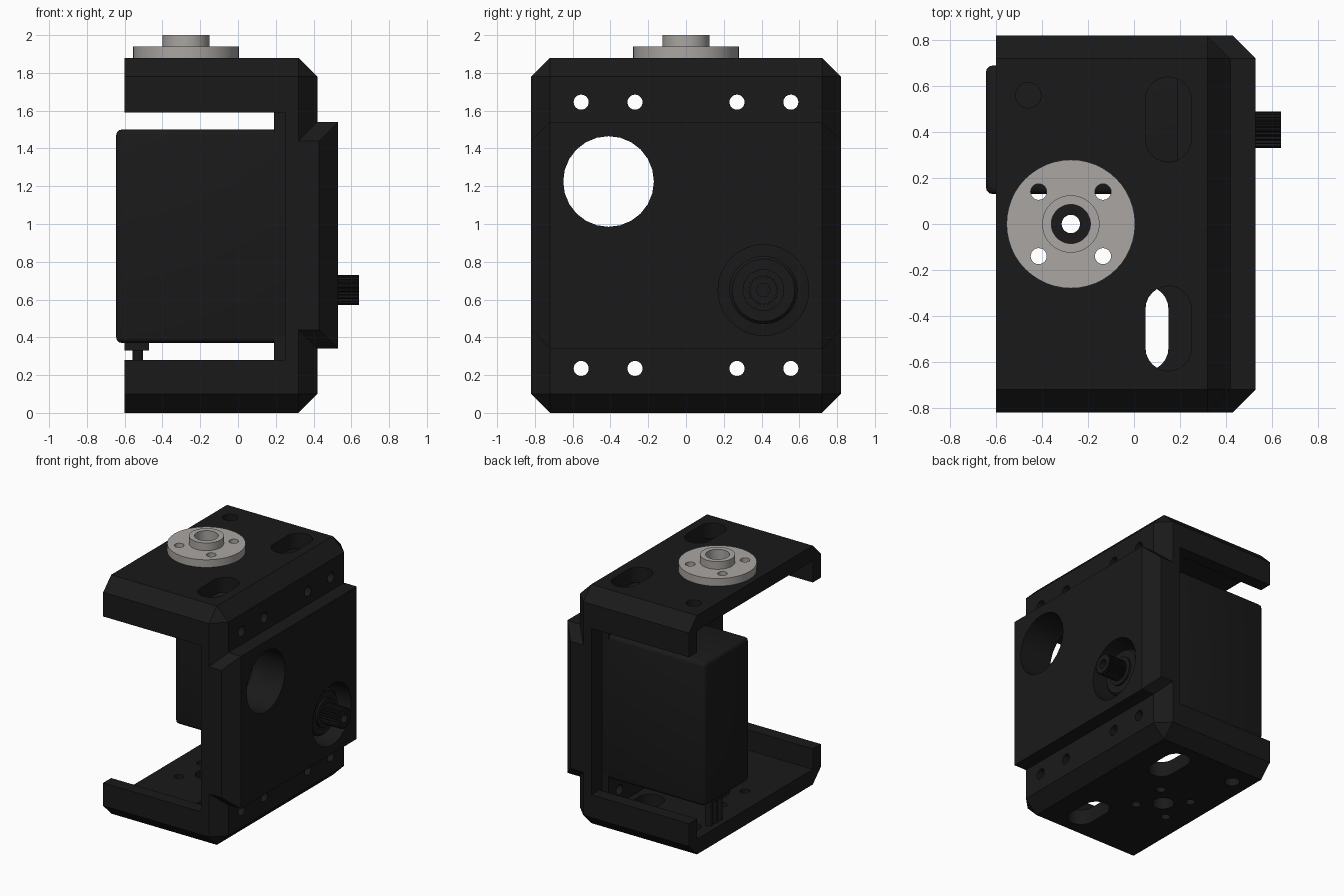
import bpy, bmesh, math
from mathutils import Matrix, Vector

if "Cube" in bpy.data.objects:
    bpy.data.objects.remove(bpy.data.objects["Cube"])


def material(name, rgb):
    m = bpy.data.materials.new(name)
    m.diffuse_color = (*rgb, 1)
    m.use_nodes = True
    m.node_tree.nodes["Principled BSDF"].inputs["Base Color"].default_value = m.diffuse_color
    return m


BLACK = material("black_plastic", (0.01, 0.01, 0.01))
METAL = material("light_metal", (0.40, 0.38, 0.36))


def finish(name, bm, mat=BLACK):
    bmesh.ops.recalc_face_normals(bm, faces=bm.faces)
    me = bpy.data.meshes.new(name)
    bm.to_mesh(me)
    bm.free()
    me.materials.append(mat)
    ob = bpy.data.objects.new(name, me)
    bpy.context.collection.objects.link(ob)
    return ob


def box(name, x, y, z, bevel=0, segments=1, pick=None):
    bm = bmesh.new()
    bmesh.ops.create_cube(bm, size=1)
    for v in bm.verts:
        v.co = Vector([(r[0] + r[1]) / 2 + c * (r[1] - r[0]) for r, c in zip((x, y, z), v.co)])
    if bevel:
        edges = [e for e in bm.edges if pick is None or pick(e)]
        bmesh.ops.bevel(bm, geom=edges, offset=bevel, segments=segments, profile=0.5, affect='EDGES')
    return finish(name, bm)


def prism(name, outline, lo, hi, axis='Z', centre=(0, 0, 0), mat=BLACK):
    """Extrude a 2D outline from lo to hi along an axis."""
    bm = bmesh.new()
    f = bm.faces.new([bm.verts.new((a, b, lo)) for a, b in outline])
    r = bmesh.ops.extrude_face_region(bm, geom=[f])
    for v in r['geom']:
        if isinstance(v, bmesh.types.BMVert):
            v.co.z = hi
    if axis == 'X':
        bm.transform(Matrix(((0, 0, 1, 0), (1, 0, 0, 0), (0, 1, 0, 0), (0, 0, 0, 1))))
    bm.transform(Matrix.Translation(centre))
    return finish(name, bm, mat)


def circle(r, n=32):
    return [(r * math.cos(2 * math.pi * i / n), r * math.sin(2 * math.pi * i / n)) for i in range(n)]


def slot(r, half):
    pts = []
    for i in range(26):
        a = math.pi * (i % 13) / 12 + (math.pi if i > 12 else 0)
        pts.append((r * math.cos(a), r * math.sin(a) + (half if i < 13 else -half)))
    return pts


def lathe(name, profile, centre, axis='Z', mat=BLACK, n=48):
    """Spin a closed (radius, height) ring profile."""
    bm = bmesh.new()
    rings = [[bm.verts.new((a, b, h)) for a, b in circle(r, n)] for r, h in profile]
    for k, ring in enumerate(rings):
        nxt = rings[(k + 1) % len(rings)]
        for i in range(n):
            j = (i + 1) % n
            bm.faces.new((ring[i], ring[j], nxt[j], nxt[i]))
    if axis == 'X':
        bm.transform(Matrix(((0, 0, 1, 0), (1, 0, 0, 0), (0, 1, 0, 0), (0, 0, 0, 1))))
    bm.transform(Matrix.Translation(centre))
    return finish(name, bm, mat)


def combine(ob, tools, op='DIFFERENCE'):
    for t in tools:
        t.hide_render = True
        m = ob.modifiers.new(op.lower(), 'BOOLEAN')
        m.operation, m.solver, m.object = op, 'EXACT', t
    bpy.context.view_layer.update()
    dg = bpy.context.evaluated_depsgraph_get()
    ob.data = bpy.data.meshes.new_from_object(ob.evaluated_get(dg))
    ob.modifiers.clear()
    for t in tools:
        bpy.data.objects.remove(t)


def smooth(ob):
    bpy.ops.object.select_all(action='DESELECT')
    ob.select_set(True)
    bpy.context.view_layer.objects.active = ob
    bpy.ops.object.shade_smooth_by_angle(angle=math.radians(30))


# bracket shell: chamfered everywhere except the open -x end
bracket = box("bracket", (-.6, .42), (-.82, .82), (0, 1.88), .1,
              pick=lambda e: not all(v.co.x < -.5 for v in e.verts))

# thick raised plate on the +x wall
bm = bmesh.new()
for x0, x1, y, zs in ((.32, .43, .82, (.44, 1.44)), (.32, .53, .72, (.34, 1.54))):
    for x in (x0, x1):
        for s in (-y, y):
            for z in zs:
                bm.verts.new((x, s, z))
bmesh.ops.convex_hull(bm, input=bm.verts)
bmesh.ops.dissolve_limit(bm, angle_limit=.01, verts=bm.verts, edges=bm.edges)
combine(bracket, [finish("raised_plate", bm)], 'UNION')

# openings: side window, inner pocket, wall holes, slots, horn holes
HX = -.275
SHAFT = (0, .41, .65)
cuts = [box("window", (-.8, .25), (-1, 1), (.28, 1.59)),
        box("pocket", (-.8, .25), (-.72, .72), (.12, 1.76)),
        prism("idler_hole", circle(.24, 24), .1, .7, 'X', (0, -.41, 1.225)),
        prism("shaft_hole", circle(.24, 48), .1, .7, 'X', SHAFT),
        prism("top_centre", circle(.04), 1.6, 2.1, centre=(HX, 0, 0)),
        prism("bottom_centre", circle(.08), -.1, .2, centre=(HX, 0, 0))]
for y in (-.555, -.27, .27, .555):
    for z in (.235, 1.645):
        cuts.append(prism("bolt_hole", circle(.04, 24), .1, .7, 'X', (0, y, z)))
for lo, hi, sx in ((-.1, .2, .05), (1.6, 2.1, .15)):
    for y in (-.455, .455):
        cuts.append(prism("slot", slot(.1, .085), lo, hi, centre=(sx, y, 0)))
    cuts.append(prism("pin_hole", circle(.055), lo, hi, centre=(-.46, .56, 0)))
    for dx in (-.14, .14):
        for dy in (-.14, .14):
            cuts.append(prism("horn_hole", circle(.035, 24), lo, hi, centre=(HX + dx, dy, 0)))
combine(bracket, cuts)

# motor body and its mounting ears
body = box("motor_body", (-.645, .32), (.13, .69), (.37, 1.5), .03, 3)
ears = box("motor_ears", (.19, .25), (.13, .69), (.13, 1.75))
combine(ears, [prism("ear_hole", circle(.04, 24), .1, .4, 'X', (0, y, z))
               for y in (.27, .555) for z in (.235, 1.645)])

# stepped boss around the output shaft
boss = lathe("shaft_boss", [(.18, .3), (.18, .45), (.165, .465), (.11, .465), (.11, .48),
                            (.05, .48), (.05, .3)], SHAFT, 'X')

# toothed output shaft with a screw hole
teeth = []
for i in range(24):
    for k, r in enumerate((.08, .08, .071, .071)):
        a = 2 * math.pi * (i + k / 4) / 24
        teeth.append((r * math.cos(a), r * math.sin(a)))
shaft = prism("output_shaft", teeth, .4, .64, 'X', SHAFT)
combine(shaft, [prism("screw_hole", circle(.035, 24), .5, .7, 'X', SHAFT)])

# cable exit under the motor
box("cable_grommet", (-.6, -.47), (.31, .51), (.33, .39))
for dy in (-.06, 0, .06):
    prism("cable_wire", circle(.028, 12), .12, .34, centre=(-.53, .41 + dy, 0))

# metal horn disc on top
horn = lathe("horn_disc", [(.28, 1.88), (.28, 1.94), (.125, 1.94), (.125, 2.0),
                           (.085, 2.0), (.085, 1.88)], (HX, 0, 0), mat=METAL)
combine(horn, [prism("horn_bolt", circle(.035, 24), 1.8, 2.1, centre=(HX + dx, dy, 0), mat=METAL)
               for dx in (-.14, .14) for dy in (-.14, .14)])

for ob in (bracket, body, boss, horn):
    smooth(ob)
